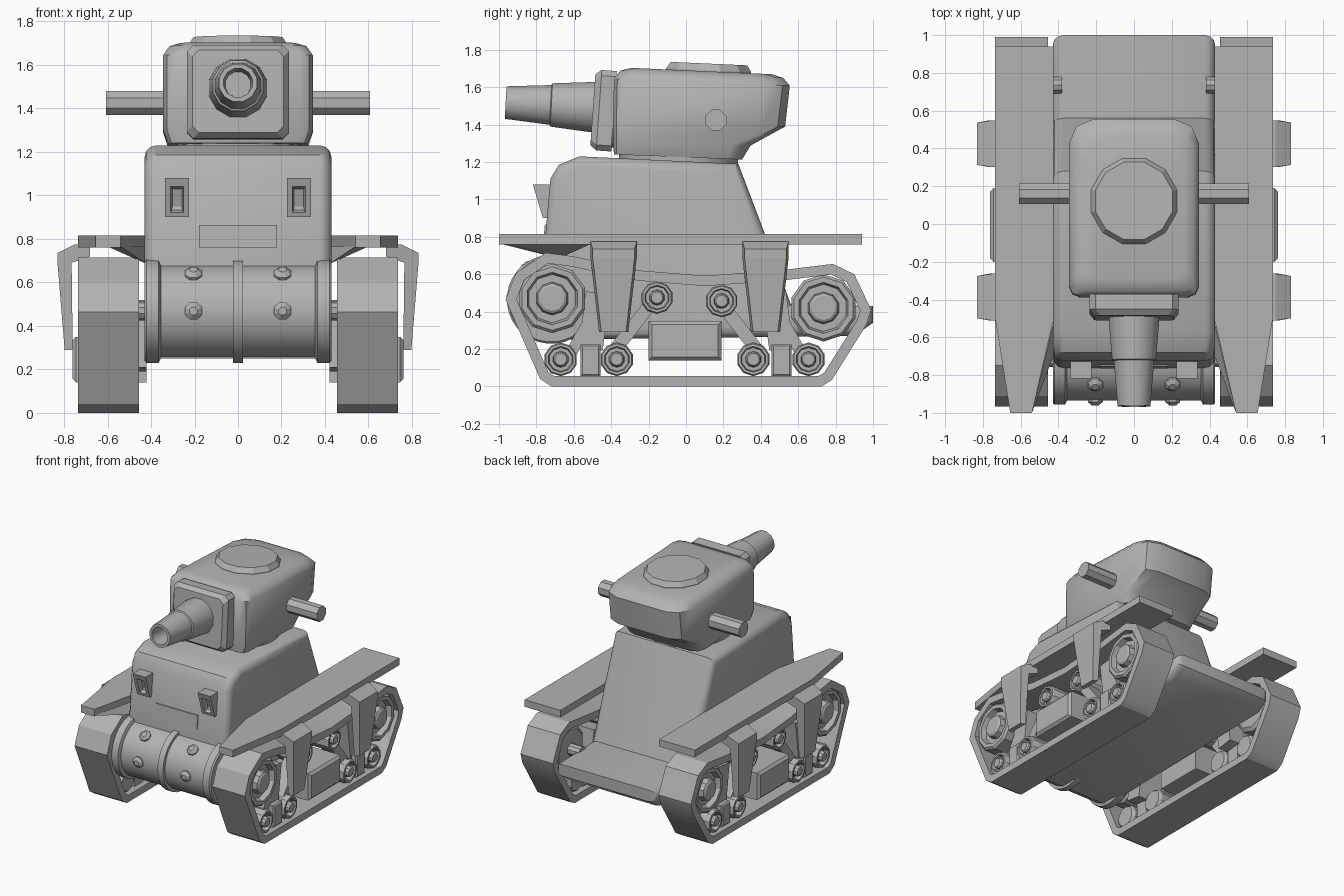
import bpy, bmesh, math
from mathutils import Vector

if "Cube" in bpy.data.objects:
    bpy.data.objects.remove(bpy.data.objects["Cube"])

grey = bpy.data.materials.new("plain_grey")
grey.diffuse_color = (0.45, 0.45, 0.45, 1)
grey.use_nodes = True
grey.node_tree.nodes["Principled BSDF"].inputs["Base Color"].default_value = grey.diffuse_color


def loft(name, rings, cyclic=False, mirror=False, smooth=30):
    """Skin a list of equal-length closed rings; cap the ends unless cyclic."""
    bm = bmesh.new()
    vs = [[bm.verts.new(p) for p in r] for r in rings]
    n = len(rings[0])
    for k in range(len(vs) if cyclic else len(vs) - 1):
        a, b = vs[k], vs[(k + 1) % len(vs)]
        for i in range(n):
            j = (i + 1) % n
            bm.faces.new((a[i], a[j], b[j], b[i]))
    if not cyclic:
        bm.faces.new(vs[0])
        bm.faces.new(vs[-1])
    bmesh.ops.remove_doubles(bm, verts=bm.verts, dist=1e-5)
    bmesh.ops.recalc_face_normals(bm, faces=bm.faces)
    me = bpy.data.meshes.new(name)
    bm.to_mesh(me)
    bm.free()
    me.materials.append(grey)
    ob = bpy.data.objects.new(name, me)
    bpy.context.collection.objects.link(ob)
    if smooth:
        bpy.ops.object.select_all(action='DESELECT')
        ob.select_set(True)
        bpy.context.view_layer.objects.active = ob
        bpy.ops.object.shade_smooth_by_angle(angle=math.radians(smooth))
    if mirror:
        ob.modifiers.new("mirror", 'MIRROR')
    return ob


def lathe(name, profile, origin, axis, n=12, **kw):
    """Revolve (distance along axis, radius) pairs."""
    q = Vector(axis).to_track_quat('Z', 'Y')
    o = Vector(origin)
    turn = [2 * math.pi * (i + 0.5) / n for i in range(n)]
    rings = [[o + q @ Vector((r * math.cos(t), r * math.sin(t), d)) for t in turn]
             for d, r in profile]
    return loft(name, rings, **kw)


def inset(pts, d):
    """Offset a closed clockwise 2D outline inwards."""
    out = []
    for i, p in enumerate(pts):
        p = Vector(p)
        e1 = (p - Vector(pts[i - 1])).normalized()
        e2 = (Vector(pts[(i + 1) % len(pts)]) - p).normalized()
        n1, n2 = Vector((e1.y, -e1.x)), Vector((e2.y, -e2.x))
        out.append(tuple(p + (n1 + n2) * (d / (1 + n1.dot(n2)))))
    return out


def at_x(pts, x):
    return [(x, y, z) for y, z in pts]


def box(name, x0, x1, y0, y1, z0, z1, c=0.0, **kw):
    """Box with chamfered outer (x1) side."""
    def rect(x, d):
        return at_x([(y0 + d, z0 + d), (y0 + d, z1 - d), (y1 - d, z1 - d), (y1 - d, z0 + d)], x)
    rings = [rect(x0, 0), rect(x1 - c, 0)] + ([rect(x1, c)] if c else [])
    return loft(name, rings, smooth=0, **kw)


# Hull: side profile with rounded flanks
hull = [(-0.77, 0.25), (-0.765, 0.66), (-0.725, 1.11), (-0.68, 1.185), (-0.57, 1.23),
        (0.28, 1.19), (0.42, 0.82), (0.56, 0.44), (1.0, 0.43), (1.0, 0.34),
        (0.9, 0.27)]
steps = [(0.43 - 0.055 * (1 - math.sin(a)), 0.055 * (1 - math.cos(a)))
         for a in (0, math.pi / 6, math.pi / 3, math.pi / 2)]
loft("hull", [at_x(inset(hull, d), -x) for x, d in reversed(steps)]
     + [at_x(inset(hull, d), x) for x, d in steps], smooth=35)

# Rounded transmission nose with flanges and bolts
lathe("nose_drum", [(-0.42, 0.215), (0.42, 0.215)], (0, -0.72, 0.466), (1, 0, 0), 32)
lathe("centre_flange", [(-0.024, 0.238), (0.024, 0.238)], (0, -0.72, 0.466), (1, 0, 0), 32)
lathe("end_flange", [(0.355, 0.215), (0.365, 0.238), (0.42, 0.238), (0.43, 0.228)],
      (0, -0.72, 0.466), (1, 0, 0), 32, mirror=True)
for a in (0, 53):
    d = Vector((0, -math.cos(math.radians(a)), math.sin(math.radians(a))))
    lathe("nose_bolt", [(0.2, 0.043), (0.222, 0.043), (0.24, 0.02)],
          Vector((0.205, -0.72, 0.468)), d, 8, mirror=True, smooth=0)


# Vision ports with recessed slots, and the front plate
def port_rect(x0, x1, z0, z1, y=None, dy=0.0):
    f = lambda z: (-0.765 - 0.3 * (z - 0.9) + dy) if y is None else y
    return [(x0, f(z0), z0), (x1, f(z0), z0), (x1, f(z1), z1), (x0, f(z1), z1)]


loft("vision_port", [port_rect(0.225, 0.335, 0.9, 1.08, -0.70),
                     port_rect(0.225, 0.335, 0.9, 1.08),
                     port_rect(0.25, 0.31, 0.922, 1.04),
                     port_rect(0.258, 0.302, 0.935, 1.03, dy=0.04)], mirror=True, smooth=0)
front = lambda z, o: -0.765 + 0.089 * (z - 0.66) - o
loft("front_plate", [[(x, front(z, o), z) for x, z in
                      ((-0.18, 0.76), (0.18, 0.76), (0.18, 0.865), (-0.18, 0.865))]
                     for o in (-0.005, 0.008)], smooth=0)

# Fenders with tapered noses and gussets
plan = [(0.425, -0.5), (0.425, 0.94), (0.735, 0.94), (0.735, -0.5), (0.655, -1.0), (0.54, -1.0)]
loft("fender", [[(x, y, z) for x, y in plan] for z in (0.76, 0.815)], mirror=True, smooth=0)
loft("fender_gusset", [[(0.42, -0.5, 0.765), (0.54, -1, 0.765), (0.6, -0.95, 0.765),
                        (0.6, -0.5, 0.765)], [(0.42, -0.68, 0.685)] * 4],
     mirror=True, smooth=0)

# Fender brackets, tapering downwards
bracket = [(0.68, 0.77), (0.75, 0.775), (0.83, 0.735), (0.83, 0.69), (0.797, 0.29),
           (0.76, 0.29), (0.765, 0.69), (0.68, 0.72)]
for yc in (-0.387, 0.425):
    half = lambda z: 0.078 + 0.046 * min(1, (z - 0.29) / 0.4)
    loft("fender_bracket", [[(x, yc + s * (half(z) - (0.012 if x > 0.79 else 0)), z)
                             for x, z in bracket] for s in (-1, 1)], mirror=True, smooth=0)

# Tracks: closed belt with sagging top run
belt = [(-0.72, 0.0), (-0.78, 0.04), (-0.965, 0.465), (-0.91, 0.605), (-0.75, 0.715),
        (-0.6, 0.695), (-0.25, 0.62), (0.1, 0.592), (0.5, 0.62), (0.785, 0.655),
        (0.9, 0.6), (0.99, 0.41), (0.965, 0.33), (0.78, 0.035), (0.725, 0.0)]
inner = inset(belt, 0.055)
loft("track", [at_x(belt, 0.455), at_x(belt, 0.735), at_x(inner, 0.735), at_x(inner, 0.455)],
     cyclic=True, mirror=True)


# Wheels: rim, recessed dish and raised hub
def wheel(name, y, z, r, n, xo):
    lathe(name, [(0.48, r * 0.85), (0.5, r), (xo - 0.015, r), (xo, r * 0.92), (xo, r * 0.76),
                 (xo - 0.04, r * 0.7), (xo - 0.04, r * 0.48), (xo, r * 0.44), (xo + 0.01, r * 0.36)],
          (0, y, z), (1, 0, 0), n, mirror=True, smooth=25)


wheel("drive_sprocket", -0.715, 0.47, 0.185, 10, 0.72)
wheel("rear_idler", 0.735, 0.42, 0.18, 10, 0.72)
for y in (-0.67, -0.37, 0.36, 0.655):
    wheel("road_wheel", y, 0.145, 0.09, 10, 0.715)
for y, z in ((-0.155, 0.475), (0.19, 0.457)):
    wheel("return_roller", y, z, 0.087, 10, 0.70)
for y, z in ((-0.715, 0.47), (0.735, 0.42), (-0.155, 0.475), (0.19, 0.457)):
    lathe("axle", [(0.38, 0.045), (0.5, 0.045)], (0, y, z), (1, 0, 0), 10, mirror=True)


# Suspension: bogie blocks, arms and the side box
def arm(name, y0, z0, y1, z1, w, x0, x1):
    a, b = Vector((y0, z0)), Vector((y1, z1))
    t = (b - a).normalized()
    s = Vector((-t.y, t.x)) * w / 2
    loft(name, [at_x([tuple(p) for p in (a - s, a + s, b + s, b - s)], x) for x in (x0, x1)],
         mirror=True, smooth=0)


for s in (-1, 1):
    yc = 0.51 * s
    box("bogie_block", 0.5, 0.705, yc - 0.053, yc + 0.053, 0.055, 0.225, 0.01, mirror=True)
    arm("roller_arm", 0.19 * s, 0.44, 0.4 * s, 0.17, 0.07, 0.56, 0.67)
    arm("bogie_post", 0.51 * s, 0.2, 0.47 * s, 0.5, 0.13, 0.42, 0.66)
    arm("outer_arm", 0.62 * s, 0.17, 0.53 * s, 0.33, 0.06, 0.56, 0.66)
box("side_box", 0.42, 0.762, -0.2, 0.19, 0.14, 0.35, 0.018, mirror=True)


# Turret: stacked chamfered plans, roof sloping to the rear
def turret_ring(z, hx, yf, yr, cf, cr, tilt):
    half = [(hx - cf, yf), (hx - cf * 0.3, yf + cf * 0.3), (hx, yf + cf), (hx, yr - cr),
            (hx - cr * 0.3, yr - cr * 0.3), (hx - cr, yr)]
    pts = half + [(-x, y) for x, y in reversed(half)]
    return [(x, y, z - tilt * y) for x, y in pts]


loft("turret", [turret_ring(*r) for r in (
    (1.225, 0.32, -0.385, 0.30, 0.05, 0.08, 0.04),
    (1.295, 0.345, -0.39, 0.345, 0.06, 0.10, 0.02),
    (1.40, 0.345, -0.39, 0.53, 0.06, 0.13, 0.02),
    (1.63, 0.345, -0.385, 0.555, 0.06, 0.13, 0.04),
    (1.673, 0.315, -0.35, 0.52, 0.06, 0.13, 0.045),
    (1.69, 0.265, -0.29, 0.46, 0.06, 0.13, 0.045))], smooth=40)
lathe("turret_ring", [(0, 0.32), (0.06, 0.32)], (0, -0.04, 1.185), (0, 0, 1), 24)
lathe("cupola", [(0, 0.235), (0.025, 0.235), (0.06, 0.212)], (0, 0.12, 1.666),
      (0, 0.045, 1), 12, smooth=0)
lathe("side_post", [(-0.608, 0.06), (0.608, 0.06)], (0, 0.16, 1.424), (1, 0, 0), 8)

# Tilted gun mantlet and stepped barrel with an open bore
tilt = 0.07


def mantlet_ring(y, c):
    half = [(0.235 - c, -0.215 + c), (0.235 - c, 0.215 - c)]
    k = 0.03
    pts = [(0.235 - c - k, -0.215 + c), (0.235 - c, -0.215 + c + k),
           (0.235 - c, 0.215 - c - k), (0.235 - c - k, 0.215 - c)]
    pts += [(-x, z) for x, z in reversed(pts)]
    return [(x, y + tilt * z, 1.475 + z - tilt * (y + 0.44)) for x, z in pts]


loft("mantlet", [mantlet_ring(-0.385, 0.0), mantlet_ring(-0.465, 0.0),
                 mantlet_ring(-0.498, 0.025)], smooth=0)
lathe("gun_mount", [(0, 0.2), (0.1, 0.2)], (0, -0.32, 1.47), (0, -1, 0), 12)
lathe("gun_barrel", [(0, 0.14), (0.08, 0.138), (0.285, 0.12), (0.29, 0.11), (0.53, 0.09),
                     (0.53, 0.068), (0.38, 0.06)],
      (0, -0.435, 1.49), (0, -1, tilt * 0.75), 12, smooth=32)
